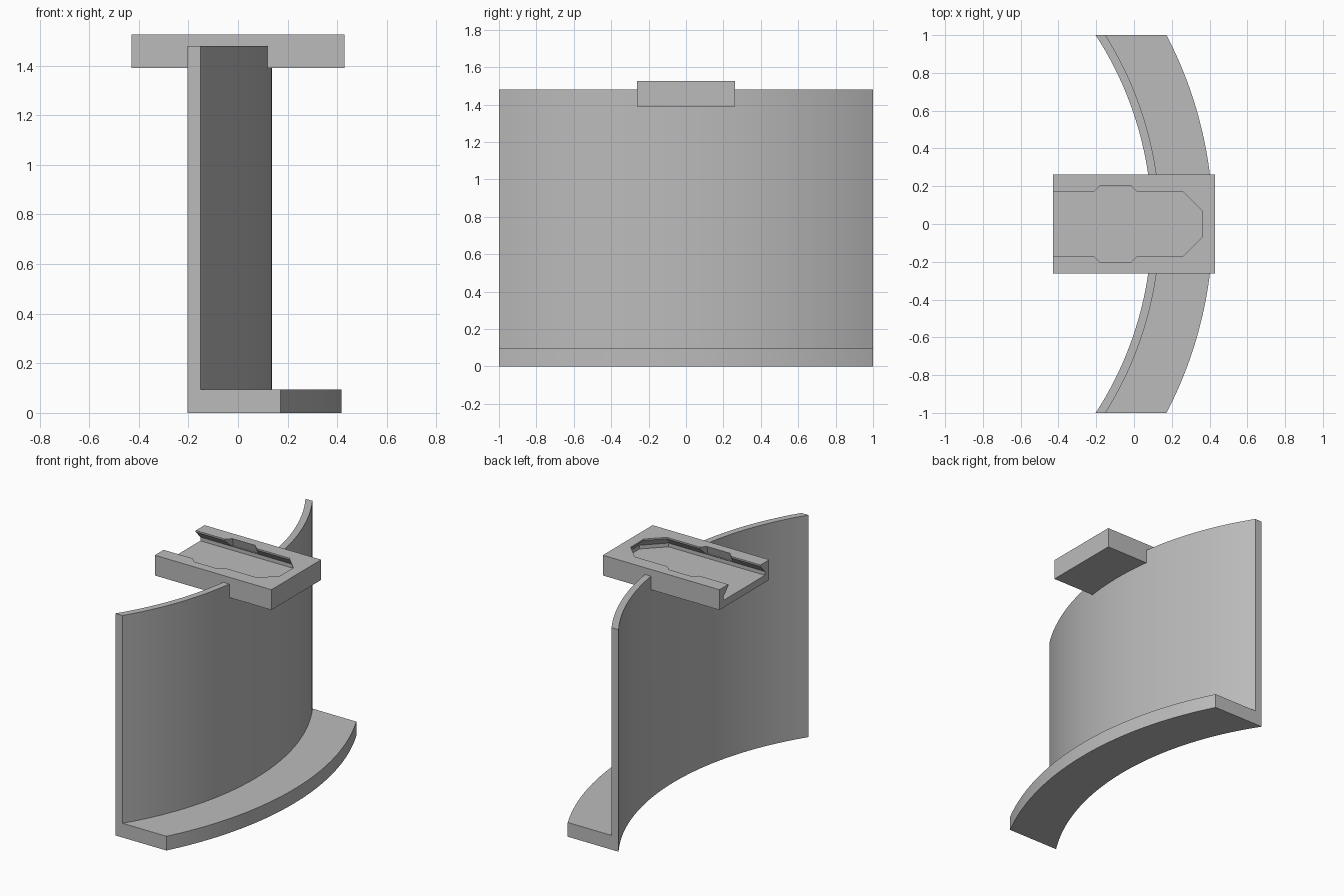
import bpy, bmesh, math

if "Cube" in bpy.data.objects:
    bpy.data.objects.remove(bpy.data.objects["Cube"])

grey = bpy.data.materials.new("mid_grey")
grey.diffuse_color = (0.5, 0.5, 0.5, 1)
grey.use_nodes = True
grey.node_tree.nodes["Principled BSDF"].inputs["Base Color"].default_value = grey.diffuse_color


def make_object(name, bm):
    bmesh.ops.recalc_face_normals(bm, faces=bm.faces[:])
    mesh = bpy.data.meshes.new(name)
    bm.to_mesh(mesh)
    bm.free()
    obj = bpy.data.objects.new(name, mesh)
    bpy.context.collection.objects.link(obj)
    mesh.materials.append(grey)
    return obj


def loft(name, rings):
    """Closed solid through matching rings of points, capped at both ends."""
    bm = bmesh.new()
    loops = [[bm.verts.new(p) for p in ring] for ring in rings]
    n = len(loops[0])
    for a, b in zip(loops, loops[1:]):
        for i in range(n):
            j = (i + 1) % n
            bm.faces.new((a[i], a[j], b[j], b[i]))
    bm.faces.new(loops[0])
    bm.faces.new(loops[-1])
    return make_object(name, bm)


def box(name, x, y, z0, z1):
    return loft(name, [[(-x, -y, z), (x, -y, z), (x, y, z), (-x, y, z)]
                       for z in (z0, z1)])


def cut(obj, cutter):
    mod = obj.modifiers.new("cut", 'BOOLEAN')
    mod.operation = 'DIFFERENCE'
    mod.solver = 'EXACT'
    mod.object = cutter
    bpy.context.view_layer.objects.active = obj
    bpy.ops.object.modifier_apply(modifier=mod.name)
    bpy.data.objects.remove(cutter)


# Curved wall with foot: L profile swept on an arc, ends trimmed flat at y = +-1
CENTRE, STEPS = -1.74, 64
R_IN, R_OUT, R_FOOT = 1.8337, 1.8775, 2.1577
WALL_TOP, FOOT_TOP = 1.48, 0.095
profile = [(R_IN, 0), (R_OUT, 0), (R_FOOT, 0), (R_FOOT, FOOT_TOP),
           (R_OUT, FOOT_TOP), (R_OUT, WALL_TOP), (R_IN, WALL_TOP)]
rings = []
for s in range(STEPS + 1):
    t = 2 * s / STEPS - 1
    rings.append([(CENTRE + r * math.cos(t * math.asin(1 / r)),
                   r * math.sin(t * math.asin(1 / r)), z) for r, z in profile])
wall = loft("curved_wall_with_foot", rings)

# Mounting block on top, with the wall notched around it
BX, BY, B0, B1 = 0.43, 0.262, 1.39, 1.525
cut(wall, box("notch_cutter", BX, BY, B0, B1 + 0.1))
block = box("mounting_block", BX, BY, B0, B1)

# Undercut slot, open at the -x end, with a half-octagon closed end
K = math.tan(math.pi / 8)
FLOOR, END_X = 1.438, 0.19
layers = [(FLOOR, 0.217), (FLOOR + 0.025, 0.217), (FLOOR + 0.077, 0.169), (1.6, 0.169)]
slot = loft("slot_cutter", [
    [(-0.6, -a, z), (END_X + K * a, -a, z), (END_X + a, -K * a, z),
     (END_X + a, K * a, z), (END_X + K * a, a, z), (-0.6, a, z)]
    for z, a in layers])
cut(block, slot)

# Octagonal entry pocket widening the slot
entry = loft("entry_cutter", [
    [(-0.098 + r * math.cos((i + 0.5) * math.pi / 4),
      r * math.sin((i + 0.5) * math.pi / 4), z) for i in range(8)]
    for z, r in ((FLOOR + 0.03, 0.238), (B1, 0.218), (1.6, 0.19))])
cut(block, entry)

# Smooth the arc while keeping hard edges
bpy.ops.object.select_all(action='DESELECT')
wall.select_set(True)
bpy.context.view_layer.objects.active = wall
bpy.ops.object.shade_smooth_by_angle(angle=math.radians(30))
